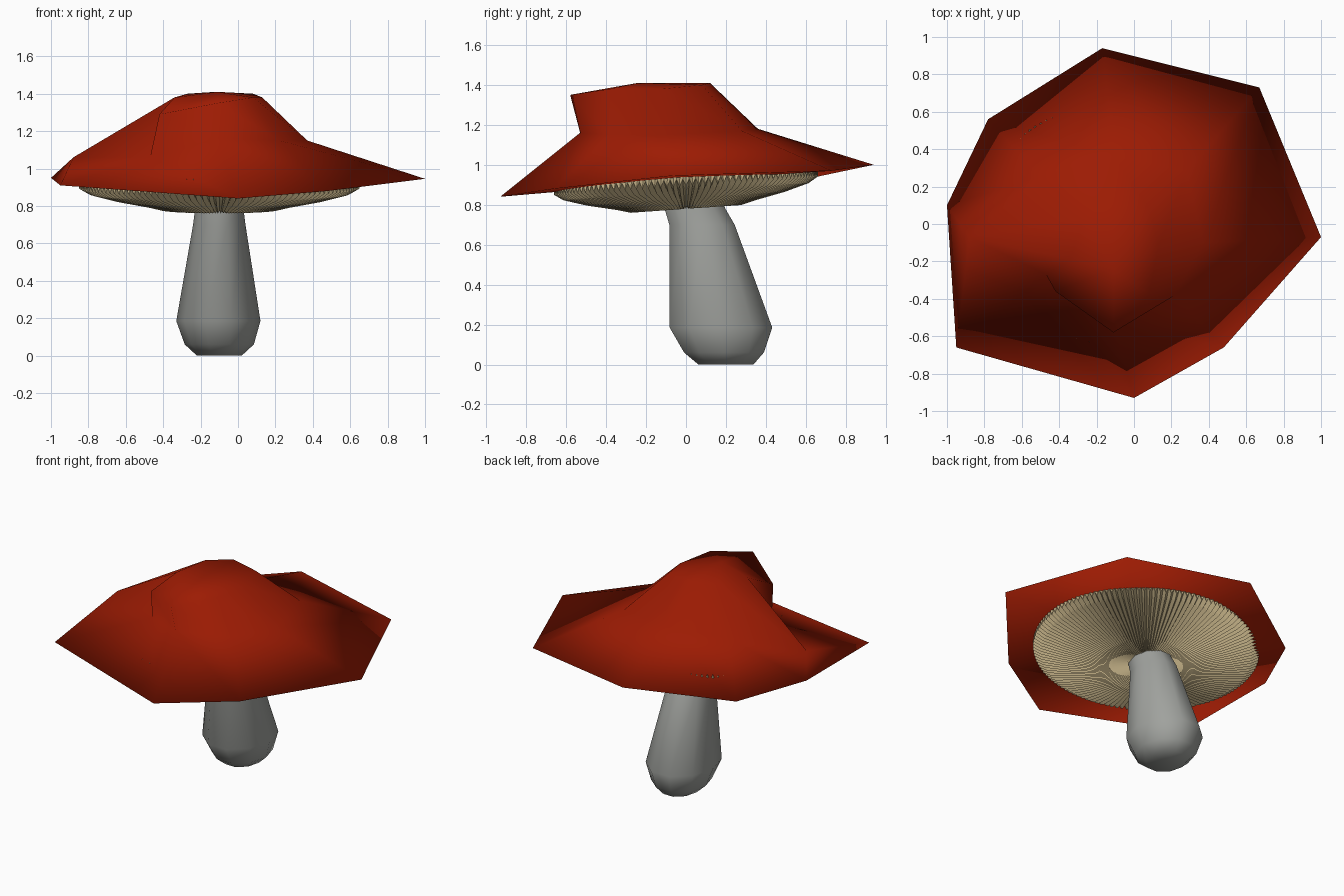
import bpy
import bmesh
from math import cos, sin, pi

default_cube = bpy.data.objects.get("Cube")
if default_cube:
    bpy.data.objects.remove(default_cube, do_unlink=True)


def make_material(name, colour):
    material = bpy.data.materials.new(name)
    material.use_nodes = True
    rgba = (*colour, 1)
    material.diffuse_color = rgba
    shader = material.node_tree.nodes["Principled BSDF"]
    shader.inputs["Base Color"].default_value = rgba
    shader.inputs["Roughness"].default_value = 0.8
    return material


def loft(name, rings, material, start=None, end=None, smooth=True):
    """Bridge closed rings of points; start and end are optional fan centres."""
    bm = bmesh.new()
    loops = [[bm.verts.new(point) for point in ring] for ring in rings]
    count = len(loops[0])
    for inner, outer in zip(loops, loops[1:]):
        for i in range(count):
            k = (i + 1) % count
            bm.faces.new((inner[i], inner[k], outer[k], outer[i]))
    for centre, loop in ((start, loops[0]), (end, loops[-1])):
        if centre:
            hub = bm.verts.new(centre)
            for i in range(count):
                bm.faces.new((loop[i], loop[(i + 1) % count], hub))
    if start and end:
        bmesh.ops.recalc_face_normals(bm, faces=bm.faces[:])
    for face in bm.faces:
        face.smooth = smooth
    mesh = bpy.data.meshes.new(name)
    bm.to_mesh(mesh)
    bm.free()
    mesh.materials.append(material)
    obj = bpy.data.objects.new(name, mesh)
    bpy.context.collection.objects.link(obj)
    return obj


def ellipse(cx, cy, z, rx, ry, sides):
    angles = [2 * pi * i / sides for i in range(sides)]
    return [(cx + rx * cos(a), cy + ry * sin(a), z) for a in angles]


red = make_material("cap red", (0.335, 0.011, 0.001))
grey = make_material("stem grey", (0.35, 0.36, 0.34))
tan = make_material("gill tan", (0.5, 0.4, 0.22))

# Cap: irregular eight-sided rings from the brim up to the crown
brim = [(-.17, .94, 1), (.67, .73, .97), (1, -.07, .945), (.48, -.66, .88),
        (0, -.93, .84), (-.95, -.66, .91), (-1, .1, .95), (-.78, .56, .92)]
shoulder = [(-.1, .36, 1.18), (.28, .28, 1.17), (.37, -.1, 1.15), (.22, -.38, 1.15),
            (-.11, -.53, 1.16), (-.47, -.27, 1.06), (-.88, -.07, 1.06), (-.5, .25, 1.17)]
crown = [(-.12, .12, 1.41), (.08, .08, 1.4), (.13, -.12, 1.38), (.08, -.38, 1.38),
         (-.11, -.58, 1.35), (-.42, -.36, 1.29), (-.34, -.19, 1.38), (-.27, .03, 1.4)]
loft("cap", [brim, shoulder, crown], red, start=(-.1, 0, .92), end=(-.11, -.24, 1.41))

# Stem: leaning, swollen near the foot
stem_sections = [(-.1, .2, 0, .12, .145), (-.1, .19, .06, .185, .21),
                 (-.105, .175, .185, .225, .27), (-.1, .08, .7, .14, .172),
                 (-.1, .045, .78, .13, .16), (-.1, .03, .9, .12, .13)]
loft("stem", [ellipse(*section, 10) for section in stem_sections], grey,
     start=(-.1, .2, 0), end=(-.1, .03, .9))

# Gills: a shallow tilted bowl pleated into radial ridges, its wall running up into the cap
PLEATS = 130
gill_profile = [(.1, .1), (.3, .115), (.42, .116), (.52, .098), (.75, .065),
                (.93, .03), (1, 0), (.97, -.06)]
gill_rings = []
for reach, drop in gill_profile:
    ring = []
    for i, (x, y, z) in enumerate(ellipse(-.1, 0, .895, .75 * reach, .66 * reach, PLEATS * 2)):
        fold = (i % 2) * .035 * reach
        ring.append((x, y, z + .07 * y - drop + fold))
    gill_rings.append(ring)
loft("gills", gill_rings, tan, smooth=False)
